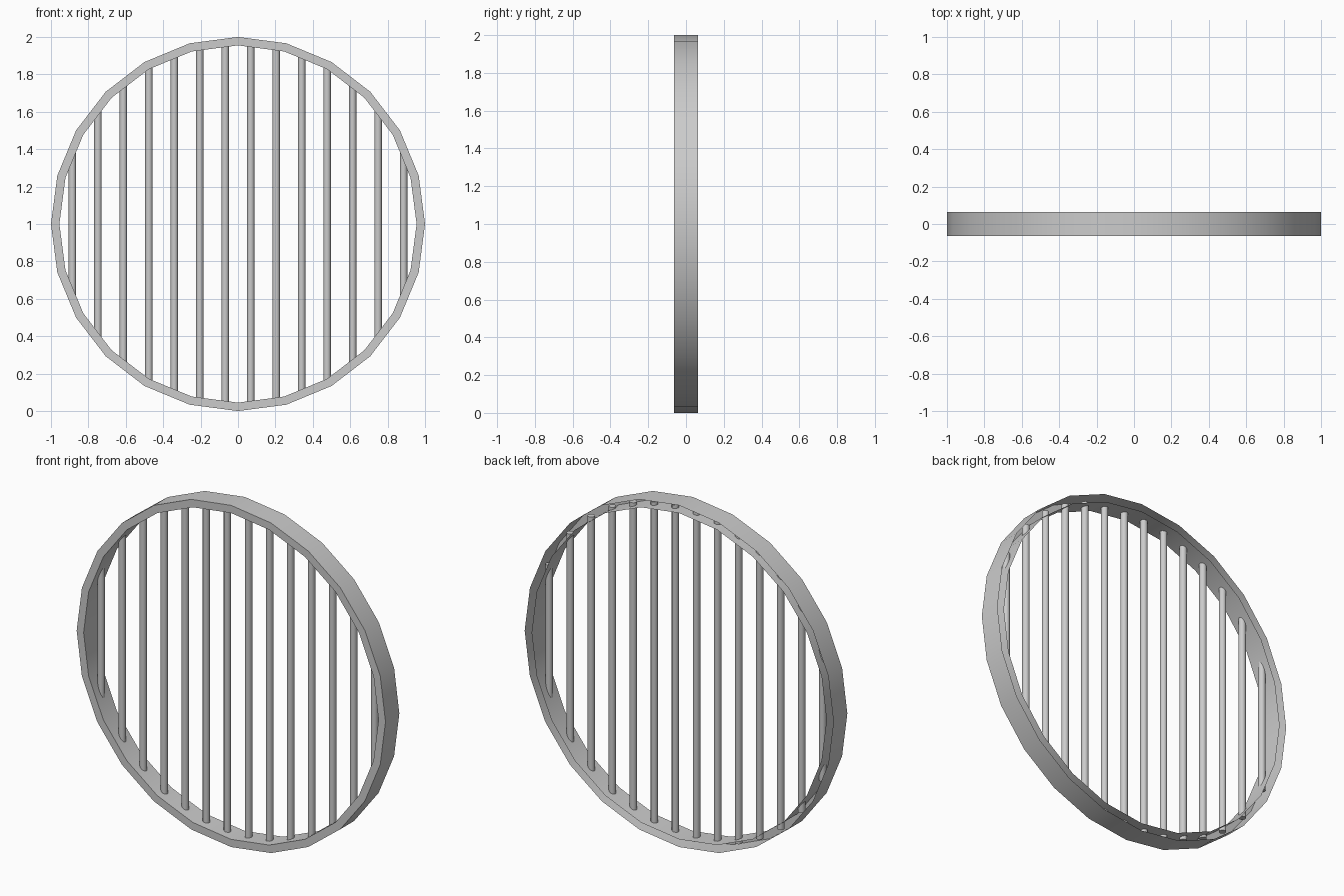
import bpy, bmesh
from math import pi, radians, sqrt
from mathutils import Matrix, Vector

OUTER, INNER, HALF_DEPTH = 1.0, 0.955, 0.064
BAR_COUNT, BAR_STEP, BAR_RADIUS, BAR_REACH = 14, 0.1362, 0.02, 0.97
CENTRE = Vector((0, 0, 1))

old = bpy.data.objects.get("Cube")
if old:
    bpy.data.objects.remove(old)

metal = bpy.data.materials.new("grey_metal")
metal.use_nodes = True
colour = (0.6, 0.6, 0.6, 1)
metal.diffuse_color = colour
metal.node_tree.nodes["Principled BSDF"].inputs["Base Color"].default_value = colour


def finish(bm, name):
    """Turn a bmesh into a smooth-shaded object with sharp corners."""
    mesh = bpy.data.meshes.new(name)
    bm.to_mesh(mesh)
    bm.free()
    mesh.materials.append(metal)
    obj = bpy.data.objects.new(name, mesh)
    bpy.context.collection.objects.link(obj)
    bpy.ops.object.select_all(action='DESELECT')
    obj.select_set(True)
    bpy.context.view_layer.objects.active = obj
    bpy.ops.object.shade_smooth_by_angle(angle=radians(35))
    return obj


# Rim: a hollow channel, open at the back, spun around the y axis
bm = bmesh.new()
profile = [(OUTER, HALF_DEPTH), (OUTER, -HALF_DEPTH),
           (INNER, -HALF_DEPTH), (INNER, HALF_DEPTH)]
verts = [bm.verts.new((0, y, 1 + r)) for r, y in profile]
edges = [bm.edges.new(pair) for pair in zip(verts, verts[1:])]
bmesh.ops.spin(bm, geom=verts + edges, cent=CENTRE, axis=(0, 1, 0),
               angle=2 * pi, steps=24)
bmesh.ops.remove_doubles(bm, verts=bm.verts, dist=0.0005)
bmesh.ops.recalc_face_normals(bm, faces=bm.faces)
# Make sure the front face points forward
front = min(bm.faces, key=lambda f: f.calc_center_median().y)
if front.normal.y > 0:
    bmesh.ops.reverse_faces(bm, faces=bm.faces)
finish(bm, "rim")

# Bars: upright rods whose ends stop inside the hollow rim
for i in range(BAR_COUNT):
    x = (i - (BAR_COUNT - 1) / 2) * BAR_STEP
    bm = bmesh.new()
    bmesh.ops.create_cone(bm, cap_ends=True, segments=12,
                          radius1=BAR_RADIUS, radius2=BAR_RADIUS,
                          depth=2 * sqrt(BAR_REACH ** 2 - x * x),
                          matrix=Matrix.Translation((x, 0, 1)))
    finish(bm, f"bar_{i + 1}")
